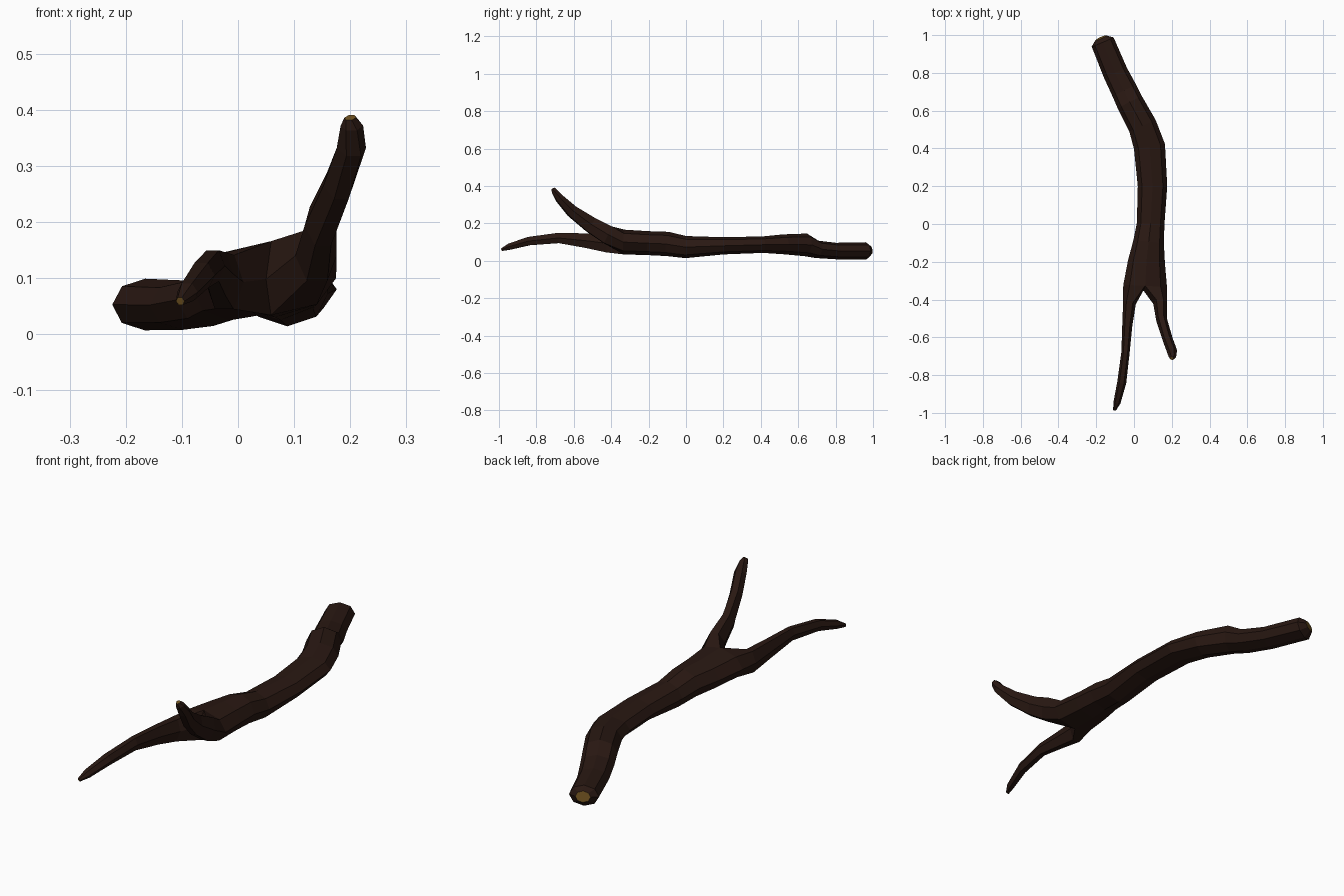
import bpy, bmesh, math
from mathutils import Vector

if "Cube" in bpy.data.objects:
    bpy.data.objects.remove(bpy.data.objects["Cube"])


def material(name, colour):
    m = bpy.data.materials.new(name)
    m.diffuse_color = (*colour, 1)
    m.use_nodes = True
    m.node_tree.nodes["Principled BSDF"].inputs["Base Color"].default_value = m.diffuse_color
    return m


bm = bmesh.new()


def make_rings(spec, angles, before=None):
    """Rings of (x, y, z, half width, half height) set square to the path."""
    pts = [Vector(s[:3]) for s in spec]
    rings = []
    for i, s in enumerate(spec):
        a = pts[i - 1] if i else (Vector(before) if before else pts[0])
        b = pts[min(i + 1, len(pts) - 1)]
        t = (b - a).normalized()
        side = Vector((0, 0, 1)).cross(t).normalized()
        up = t.cross(side)
        rings.append([bm.verts.new(pts[i] + side * s[3] * math.cos(math.radians(d))
                                   + up * s[4] * math.sin(math.radians(d))) for d in angles])
    return rings


def skin(rings):
    for a, b in zip(rings, rings[1:]):
        n = len(a)
        for k in range(n):
            bm.faces.new((a[k], a[(k + 1) % n], b[(k + 1) % n], b[k]))


def cap(ring):
    bm.faces.new(ring).material_index = 1


# Main stem, from the thick sawn end to the fork
stem = make_rings([
    (-.176, .985, .058, .032, .024), (-.166, .963, .053, .063, .046),
    (-.098, .80, .052, .066, .044), (-.048, .70, .061, .070, .047),
    (-.020, .64, .085, .072, .061), (.045, .52, .088, .076, .053),
    (.082, .41, .086, .083, .044), (.098, .20, .080, .078, .046),
    (.088, 0, .073, .073, .059), (.077, -.10, .090, .082, .065),
    (.066, -.20, .094, .098, .064), (.059, -.33, .100, .116, .066)],
    [90 + 45 * k for k in range(8)])
skin(stem)
cap(stem[0])

# Fork: split the last ring into two loops sharing a crotch vertex
e = stem[-1]
crotch = bm.verts.new((.05, -.352, .098))
left_loop = e[0:5] + [crotch]
right_loop = e[4:8] + [e[0], crotch]

# Long low branch
left = make_rings([
    (-.024, -.42, .093, .034, .056), (-.035, -.53, .107, .027, .045),
    (-.045, -.68, .122, .022, .032), (-.065, -.84, .105, .024, .026),
    (-.090, -.945, .075, .019, .019), (-.103, -.985, .059, .008, .008)],
    [60 + 60 * k for k in range(6)], (-.01, -.33, .09))
skin([left_loop] + left)
cap(left[-1])

# Short rising branch
right = make_rings([
    (.139, -.42, .140, .037, .057), (.147, -.51, .193, .029, .048),
    (.178, -.61, .265, .027, .036), (.202, -.675, .332, .027, .025),
    (.203, -.703, .372, .020, .018), (.200, -.711, .386, .011, .010)],
    [240 + 60 * k for k in range(6)], (.13, -.33, .11))
skin([right_loop] + right)
cap(right[-1])

bmesh.ops.recalc_face_normals(bm, faces=bm.faces)
mesh = bpy.data.meshes.new("branch")
bm.to_mesh(mesh)
bm.free()
mesh.materials.append(material("bark", (.022, .009, .006)))
mesh.materials.append(material("cut_wood", (.16, .085, .015)))
bpy.context.collection.objects.link(bpy.data.objects.new("forked_branch", mesh))
